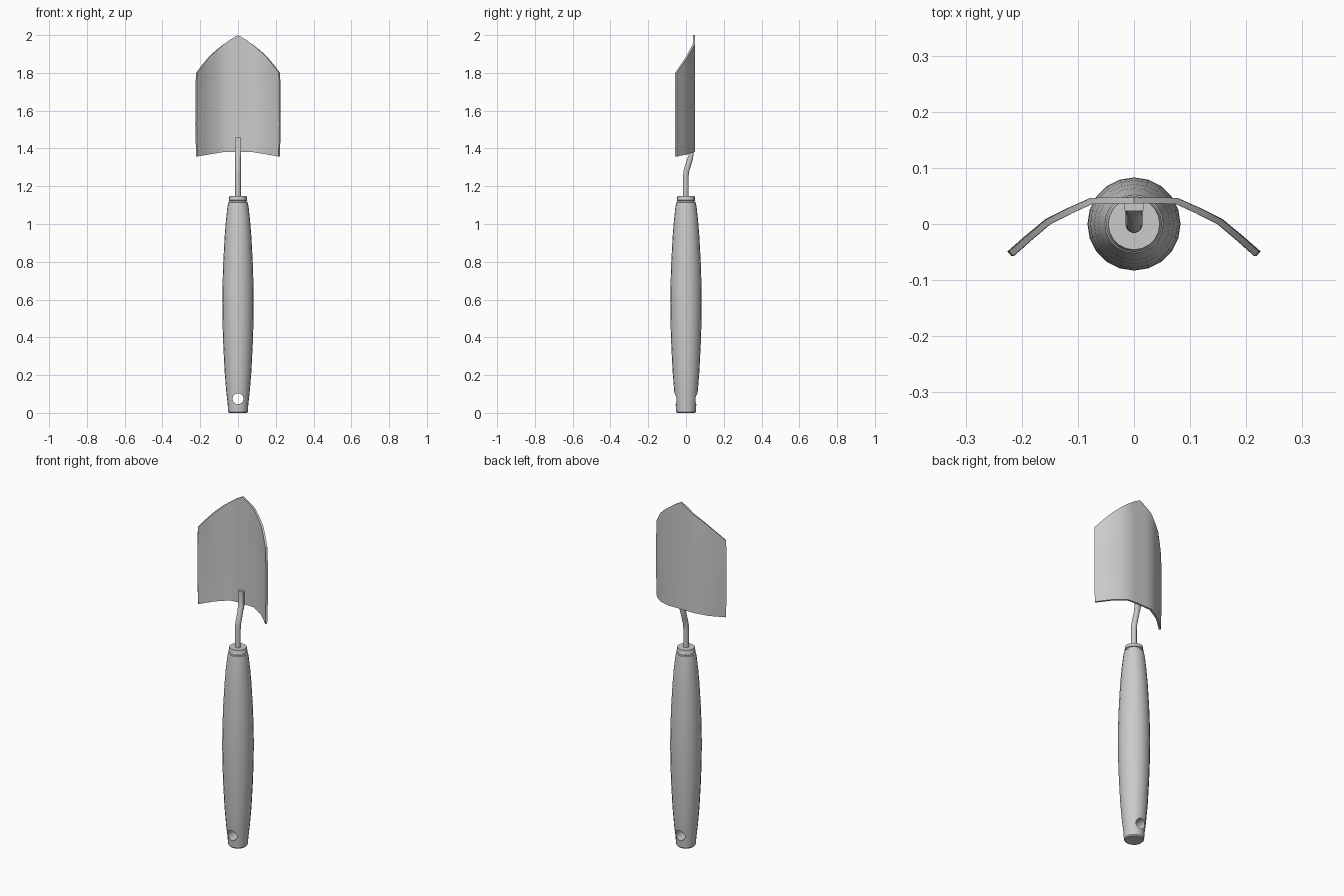
import bpy, bmesh, math

if "Cube" in bpy.data.objects:
    bpy.data.objects.remove(bpy.data.objects["Cube"])


def make_object(name, verts, faces):
    mesh = bpy.data.meshes.new(name)
    mesh.from_pydata(verts, [], faces)
    bm = bmesh.new()
    bm.from_mesh(mesh)
    bmesh.ops.recalc_face_normals(bm, faces=bm.faces)
    bm.to_mesh(mesh)
    bm.free()
    ob = bpy.data.objects.new(name, mesh)
    bpy.context.collection.objects.link(ob)
    return ob


def loft(name, rings):
    """Skin a list of equal-length rings and cap both ends."""
    n = len(rings[0])
    verts = [v for ring in rings for v in ring]
    faces = [(r * n + i, r * n + (i + 1) % n, (r + 1) * n + (i + 1) % n, (r + 1) * n + i)
             for r in range(len(rings) - 1) for i in range(n)]
    faces += [tuple(range(n)), tuple(range(len(verts) - n, len(verts)))]
    return make_object(name, verts, faces)


def circle(radius, z, n=20):
    return [(radius * math.cos(2 * math.pi * i / n), radius * math.sin(2 * math.pi * i / n), z)
            for i in range(n)]


def finish(ob, angle=35):
    bpy.ops.object.select_all(action='DESELECT')
    bpy.context.view_layer.objects.active = ob
    ob.select_set(True)
    for m in list(ob.modifiers):
        bpy.ops.object.modifier_apply(modifier=m.name)
    bpy.ops.object.shade_smooth_by_angle(angle=math.radians(angle))


# Handle: turned grip with a stepped collar
profile = [(.047, 0), (.052, .006), (.055, .05), (.062, .11), (.071, .22), (.078, .36),
           (.082, .48), (.083, .58), (.082, .68), (.078, .80), (.071, .93), (.064, 1.02),
           (.056, 1.09), (.052, 1.113), (.046, 1.116), (.046, 1.124),
           (.050, 1.126), (.047, 1.132), (.046, 1.147)]
handle = loft("handle", [circle(r, z) for r, z in profile])

# Hanging hole through the grip
bpy.ops.mesh.primitive_cylinder_add(vertices=20, radius=.029, depth=.4,
                                    location=(0, 0, .075), rotation=(math.pi / 2, 0, 0))
cutter = bpy.context.object
cutter.name = "hole_cutter"
cutter.hide_render = True
cut = handle.modifiers.new("hole", 'BOOLEAN')
cut.operation = 'DIFFERENCE'
cut.solver = 'EXACT'
cut.object = cutter
finish(handle)
bpy.data.objects.remove(cutter)

# Shank: round rod bending back, flattened to a square tab against the blade
def shank_ring(y, z, rx, ry, power, tilt, n=16):
    ring = []
    for i in range(n):
        a = 2 * math.pi * (i + .5) / n
        c, s = math.cos(a), math.sin(a)
        dy = ry * math.copysign(abs(s) ** power, s)
        ring.append((rx * math.copysign(abs(c) ** power, c), y + dy, z - dy * tilt))
    return ring


path = [(-.001, 1.12, .015, .015, 1, 0), (-.001, 1.25, .015, .015, 1, 0),
        (.001, 1.275, .015, .015, 1, .15), (.006, 1.295, .015, .015, 1, .3),
        (.022, 1.345, .015, .014, 1, .3), (.028, 1.37, .016, .012, .6, .2),
        (.031, 1.395, .017, .009, .35, 0), (.031, 1.458, .017, .008, .2, 0)]
finish(loft("shank", [shank_ring(*p) for p in path]))

# Blade: arched sheet, columns give x, y, bottom z, top z for the right half
half = [(0, .042, 1.382, 2.0), (.04, .042, 1.382, 1.977), (.077, .041, 1.381, 1.951),
        (.115, .024, 1.375, 1.921), (.155, .004, 1.369, 1.884),
        (.19, -.025, 1.363, 1.842), (.222, -.053, 1.357, 1.80)]
columns = [(-x, y, b, t) for x, y, b, t in half[:0:-1]] + half
rows = 8
verts = []
for x, y, b, t in columns:
    for r in range(rows + 1):
        f = r / rows
        bulge = .98 + .02 * min(1, 4 * f * (1 - f) + .3 * f)
        verts.append((x * bulge, y, b + (t - b) * f))
step = rows + 1
faces = [(c * step + r, (c + 1) * step + r, (c + 1) * step + r + 1, c * step + r + 1)
         for c in range(len(columns) - 1) for r in range(rows)]
blade = make_object("blade", verts, faces)
solid = blade.modifiers.new("thickness", 'SOLIDIFY')
solid.thickness = .011
solid.offset = 0
finish(blade)
